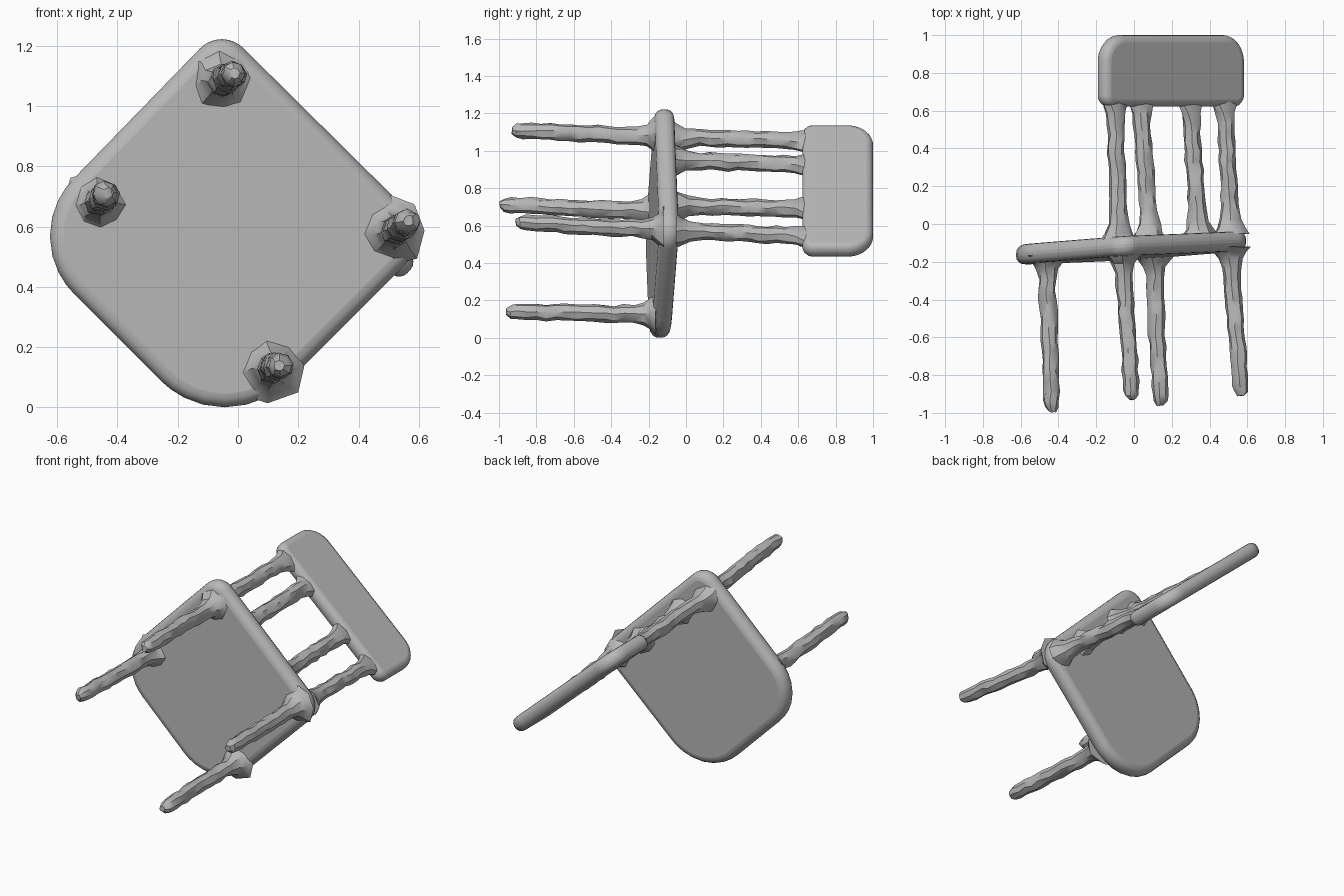
import bpy, bmesh, math, random
from mathutils import Vector

if "Cube" in bpy.data.objects:
    bpy.data.objects.remove(bpy.data.objects["Cube"])

random.seed(4)
grey = bpy.data.materials.new("plain_grey")
grey.diffuse_color = (0.48, 0.48, 0.48, 1)
grey.use_nodes = True
grey.node_tree.nodes["Principled BSDF"].inputs["Base Color"].default_value = grey.diffuse_color

# Width direction of the back, its normal, and the chair's own "up"
D = Vector((0.745, 0, -0.667)).normalized()
N = Vector((0.667, 0, 0.745)).normalized()
UP = Vector((0, 1, 0))


def finish(name, bm, bevel=0):
    bmesh.ops.recalc_face_normals(bm, faces=bm.faces)
    me = bpy.data.meshes.new(name)
    bm.to_mesh(me)
    bm.free()
    me.materials.append(grey)
    ob = bpy.data.objects.new(name, me)
    bpy.context.collection.objects.link(ob)
    if bevel:
        m = ob.modifiers.new("round_edges", 'BEVEL')
        m.width, m.segments = bevel, 4
        m.limit_method, m.angle_limit = 'ANGLE', math.radians(50)
    bpy.ops.object.select_all(action='DESELECT')
    ob.select_set(True)
    bpy.context.view_layer.objects.active = ob
    bpy.ops.object.shade_smooth_by_angle(angle=math.radians(35))
    return ob


def rounded(corners, steps=8):
    """Outline through (x, y, radius) corners, each replaced by an arc."""
    pts = []
    for i, (x, y, r) in enumerate(corners):
        p = Vector((x, y))
        a = (Vector(corners[i - 1][:2]) - p).normalized()
        b = (Vector(corners[(i + 1) % len(corners)][:2]) - p).normalized()
        half = a.angle(b) / 2
        c = p + (a + b).normalized() * r / math.sin(half)
        s, e = p + a * r / math.tan(half) - c, p + b * r / math.tan(half) - c
        for k in range(steps + 1):
            t = k / steps
            pts.append(c + (s * (1 - t) + e * t).normalized() * r)
    return pts


def slab(name, outline, place, thick, bevel):
    """Outline placed in space by a function and given thickness."""
    bm = bmesh.new()
    rows = [[bm.verts.new(place(p, h)) for p in outline]
            for h in (-thick / 2, thick / 2)]
    bm.faces.new(rows[0])
    bm.faces.new(rows[1])
    n = len(outline)
    for i in range(n):
        j = (i + 1) % n
        bm.faces.new((rows[0][i], rows[0][j], rows[1][j], rows[1][i]))
    return finish(name, bm, bevel)


def rod(name, start, end, profile, sides=8):
    """Whittled rod; profile lists (fraction, width radius, depth radius)."""
    start, end = Vector(start), Vector(end)
    bm = bmesh.new()
    rings = []
    for t, ra, rb in profile:
        c = start.lerp(end, t)
        c += (D * random.uniform(-1, 1) + N * random.uniform(-1, 1)) * 0.004
        ring = []
        for k in range(sides):
            a = 2 * math.pi * (k + random.uniform(-0.15, 0.15)) / sides
            f = random.uniform(0.92, 1.09)
            ring.append(bm.verts.new(c + f * (D * ra * math.cos(a) + N * rb * math.sin(a))
                                     + UP * random.uniform(-1, 1) * 0.004))
        rings.append(ring)
    for r0, r1 in zip(rings, rings[1:]):
        for k in range(sides):
            j = (k + 1) % sides
            bm.faces.new((r0[k], r0[j], r1[j], r1[k]))
    bm.faces.new(rings[0])
    bm.faces.new(rings[-1])
    bmesh.ops.triangulate(bm, faces=bm.faces)
    return finish(name, bm)


# Seat: square standing on a corner, softer at the front, slightly tilted
seat_outline = rounded([(-0.055, 1.264, 0.10), (0.648, 0.568, 0.13),
                        (-0.044, -0.124, 0.30), (-0.733, 0.566, 0.27)])


def seat_place(p, h):
    return Vector((p.x, -0.125 + 0.06 * p.x + 0.02 * (p.y - 0.6) + h, p.y))


slab("seat", seat_outline, seat_place, 0.105, 0.045)

# Legs: flared where they meet the seat, rounded at the foot
shaft = [(0.15 + 0.065 * i, 0.047 - 0.0004 * i, 0.047 - 0.0004 * i) for i in range(13)]
leg_profile = ([(0, 0.115, 0.115), (0.035, 0.085, 0.085), (0.08, 0.06, 0.06)] + shaft
               + [(0.97, 0.036, 0.036), (1.0, 0.018, 0.018)])
legs = {
    "front_left_leg": ((-0.465, -0.17, 0.675), (-0.435, -0.995, 0.71)),
    "back_left_leg": ((-0.06, -0.15, 1.075), (-0.01, -0.93, 1.11)),
    "front_right_leg": ((0.105, -0.16, 0.125), (0.14, -0.96, 0.14)),
    "back_right_leg": ((0.505, -0.12, 0.575), (0.568, -0.91, 0.618)),
}
for name, (a, b) in legs.items():
    rod(name, a, b, leg_profile)

# Back posts and spindles: flared into the seat and the top panel
mid = [(0.2 + 0.065 * i, 0.046, 0.045) for i in range(10)]
post_profile = ([(0, 0.10, 0.085), (0.04, 0.08, 0.07), (0.1, 0.058, 0.055)] + mid
                + [(0.86, 0.055, 0.043), (0.91, 0.075, 0.041), (1.0, 0.08, 0.03)])
posts = {
    "left_post": ((-0.08, -0.08, 1.07), (-0.10, 0.69, 1.055)),
    "left_spindle": ((0.085, -0.075, 0.95), (0.035, 0.69, 0.925)),
    "right_spindle": ((0.345, -0.06, 0.705), (0.295, 0.69, 0.69)),
    "right_post": ((0.515, -0.05, 0.575), (0.477, 0.69, 0.54)),
}
for name, (a, b) in posts.items():
    rod(name, a, b, post_profile)

# Top panel of the back, with larger radii on its upper corners
panel_outline = rounded([(-0.50, 0.622, 0.06), (0.50, 0.622, 0.06),
                         (0.50, 1.0, 0.14), (-0.50, 1.0, 0.14)])
panel_centre = Vector((0.195, 0, 0.785))


def panel_place(p, h):
    return panel_centre + D * p.x + UP * p.y + N * h


slab("back_panel", panel_outline, panel_place, 0.09, 0.038)
